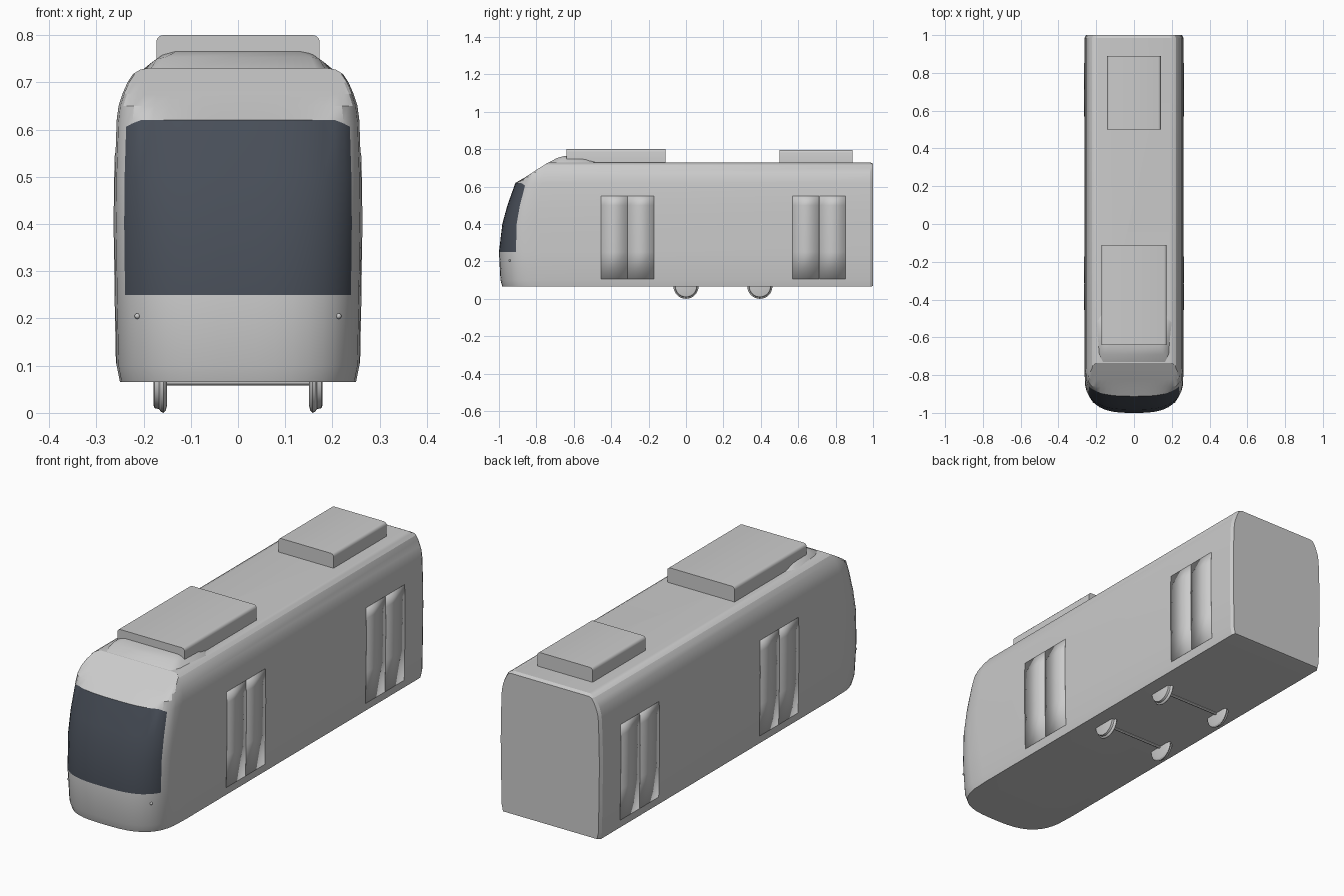
import bpy, bmesh, math

cube = bpy.data.objects.get("Cube")
if cube:
    bpy.data.objects.remove(cube, do_unlink=True)


def material(name, color):
    m = bpy.data.materials.new(name)
    m.use_nodes = True
    m.diffuse_color = (*color, 1)
    bsdf = next(n for n in m.node_tree.nodes if n.type == 'BSDF_PRINCIPLED')
    bsdf.inputs["Base Color"].default_value = (*color, 1)
    return m


GREY = material("body grey", (0.6, 0.6, 0.6))
GLASS = material("dark glass", (0.066, 0.078, 0.1))


def finish(bm, name, mats=(GREY,), angle=30):
    bmesh.ops.recalc_face_normals(bm, faces=bm.faces[:])
    me = bpy.data.meshes.new(name)
    bm.to_mesh(me)
    bm.free()
    ob = bpy.data.objects.new(name, me)
    bpy.context.collection.objects.link(ob)
    for m in mats:
        me.materials.append(m)
    bpy.ops.object.select_all(action='DESELECT')
    ob.select_set(True)
    bpy.context.view_layer.objects.active = ob
    bpy.ops.object.shade_smooth_by_angle(angle=math.radians(angle))
    return ob


def interp(table, z):
    for (a, u), (b, v) in zip(table, table[1:]):
        if z <= b:
            return u + (v - u) * max(0, z - a) / (b - a)
    return table[-1][1]


# Body shape by height: half width, nose tip, nose depth, sloped brow
BOTTOM, TOP = 0.065, 0.73
WIDTH = [(BOTTOM, .25), (.1, .257), (.25, .26), (.4, .262), (.5, .261), (.62, .257),
         (.65, .253), (.675, .245), (.7, .234), (.718, .222), (.727, .207), (TOP, .19)]
NOSE = [(BOTTOM, -.982), (.1, -.992), (.25, -1), (.4, -.982), (.5, -.955), (.62, -.912), (TOP, -.87)]
DEPTH = [(BOTTOM, .24), (.25, .23), (.62, .14), (TOP, .12)]
BROW = [(.5, -1.1), (.62, -.912), (.65, -.86), (.7, -.783), (TOP, -.735)]
LAYERS = [z for z, w in WIDTH]
HALF = [.15, .3, .45, .58, .7, .8, .87, .92, .96, .985, 1]
COLS = [-f for f in reversed(HALF)] + [0] + HALF
GLASS_EDGE, GLASS_LOW, GLASS_HIGH = .92, .25, .62


def nose_point(f, z):
    a = abs(f)
    if z == GLASS_HIGH:   # rounded upper corners of the windscreen
        z -= .014 * max(0, 1 - abs(a - GLASS_EDGE) / .1)
    y = interp(NOSE, z) + interp(DEPTH, z) * (1 - (1 - a ** 3) ** (1 / 3))
    return f * interp(WIDTH, z), max(y, interp(BROW, z)), z


# Body shell with windscreen
bm = bmesh.new()
rings = []
for z in LAYERS:
    w = interp(WIDTH, z)
    back_z = min(max(z, BOTTOM + .004), TOP - .008)
    pts = [(-w + .008, 1, back_z), (-w, .985, z)]
    pts += [nose_point(f, z) for f in COLS]
    pts += [(w, .985, z), (w - .008, 1, back_z)]
    rings.append([bm.verts.new(p) for p in pts])
for k, (lo, hi) in enumerate(zip(rings, rings[1:])):
    for i in range(len(lo) - 1):
        face = bm.faces.new((lo[i], lo[i + 1], hi[i + 1], hi[i]))
        c = i - 2
        if 0 <= c < len(COLS) - 1 and GLASS_LOW <= LAYERS[k] < GLASS_HIGH:
            if max(abs(COLS[c]), abs(COLS[c + 1])) <= GLASS_EDGE:
                face.material_index = 1
for ring in (rings[0], rings[-1]):
    bm.faces.new(ring[1:-1])
    bm.faces.new((ring[0], ring[1], ring[-2], ring[-1]))
bm.faces.new([r[0] for r in rings] + [r[-1] for r in reversed(rings)])
finish(bm, "body", (GREY, GLASS), 25)


# Door leaves that follow the side walls
def door_leaf(name, side, y0, y1):
    bm = bmesh.new()
    cols = []
    for y in (y0, y1):
        cols.append([bm.verts.new((side * interp(WIDTH, z), y, z))
                     for z in (.105, .25, .4, .5, .55)])
    for i in range(len(cols[0]) - 1):
        bm.faces.new((cols[0][i], cols[1][i], cols[1][i + 1], cols[0][i + 1]))
    ob = finish(bm, name)
    mod = ob.modifiers.new("thickness", 'SOLIDIFY')
    mod.thickness = .003
    mod.offset = 0


for side, label in ((1, "left"), (-1, "right")):
    for place, start in (("front", -.455), ("rear", .57)):
        mid = start + .142
        door_leaf(f"{place}_door_{label}_a", side, start, mid - .001)
        door_leaf(f"{place}_door_{label}_b", side, mid + .001, start + .283)


# Roof units with rounded long edges
def roof_unit(name, half, y0, y1, top):
    bm = bmesh.new()
    bmesh.ops.create_cube(bm, size=1)
    for v in bm.verts:
        v.co = (v.co.x * 2 * half, y0 if v.co.y < 0 else y1, top if v.co.z > 0 else TOP - .002)
    edges = [e for e in bm.edges if all(v.co.z > TOP for v in e.verts)
             and abs(e.verts[0].co.y - e.verts[1].co.y) > .1]
    bmesh.ops.bevel(bm, geom=edges, offset=.014, segments=3, profile=.5, affect='EDGES')
    finish(bm, name, angle=40)


roof_unit("front_roof_unit", .173, -.64, -.11, .8)
roof_unit("rear_roof_unit", .142, .5, .89, .796)

# Fairing in front of the first roof unit
bm = bmesh.new()
outlines = [
    [(.165, -.735, .728), (.185, -.69, .728), (.2, -.52, .728), (.175, -.48, .728)],
    [(.155, -.69, .753), (.172, -.66, .75), (.188, -.53, .738), (.17, -.495, .734)],
    [(.13, -.645, .765), (.15, -.625, .764), (.165, -.54, .75), (.16, -.51, .738)],
]
loops = [[bm.verts.new((-x, y, z)) for x, y, z in reversed(o)] + [bm.verts.new(p) for p in o]
         for o in outlines]
for lo, hi in zip(loops, loops[1:]):
    n = len(lo)
    for i in range(n):
        j = (i + 1) % n
        bm.faces.new((lo[i], lo[j], hi[j], hi[i]))
for i in range(3):
    t = loops[-1]
    bm.faces.new((t[i], t[i + 1], t[-2 - i], t[-1 - i]))
bm.faces.new(loops[0])
finish(bm, "roof_fairing", angle=40)


# Flanged wheels and axles, turned around the x axis
def turned(name, profile, y, z, steps=32):
    bm = bmesh.new()
    rows = []
    for x, r in profile:
        rows.append([bm.verts.new((x, y + r * math.cos(2 * math.pi * k / steps),
                                   z + r * math.sin(2 * math.pi * k / steps)))
                     for k in range(steps)])
    for a, b in zip(rows, rows[1:]):
        for k in range(steps):
            j = (k + 1) % steps
            bm.faces.new((a[k], a[j], b[j], b[k]))
    bm.faces.new(rows[0])
    bm.faces.new(rows[-1])
    finish(bm, name)


WHEEL = [(.15, .05), (.153, .062), (.158, .067), (.163, .065), (.167, .059), (.177, .057), (.179, .05)]
for place, y in (("front", 0), ("rear", .395)):
    for side, label in ((1, "left"), (-1, "right")):
        turned(f"{place}_wheel_{label}", [(side * x, r) for x, r in WHEEL], y, .067)
    turned(f"{place}_axle", [(-.155, .008), (.155, .008)], y, .066, 12)

# Small round front lamps
for side, label in ((1, "left"), (-1, "right")):
    x, y, z = nose_point(.213 / .259, .205)
    bm = bmesh.new()
    bmesh.ops.create_uvsphere(bm, u_segments=12, v_segments=8, radius=.006)
    for v in bm.verts:
        v.co.x += side * x
        v.co.y += y
        v.co.z += z
    finish(bm, f"front_lamp_{label}", angle=60)
